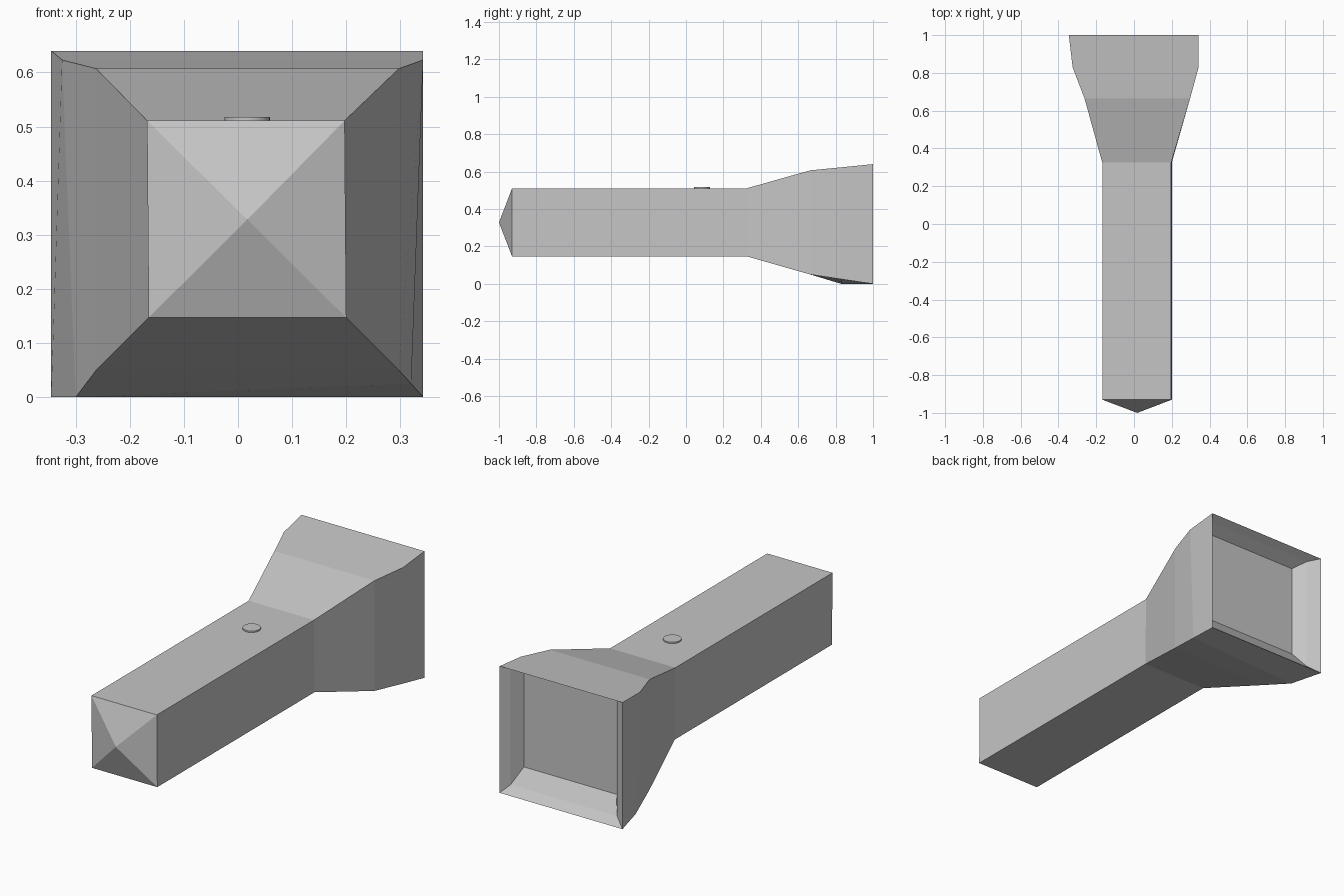
import bpy
import bmesh
from mathutils import Matrix

cube = bpy.data.objects.get("Cube")
if cube:
    bpy.data.objects.remove(cube, do_unlink=True)

grey = bpy.data.materials.new("plain grey")
grey.use_nodes = True
grey.diffuse_color = (0.56, 0.56, 0.56, 1)
grey.node_tree.nodes["Principled BSDF"].inputs["Base Color"].default_value = grey.diffuse_color


def add_object(name, bm):
    mesh = bpy.data.meshes.new(name)
    bm.to_mesh(mesh)
    bm.free()
    mesh.materials.append(grey)
    obj = bpy.data.objects.new(name, mesh)
    bpy.context.collection.objects.link(obj)
    return obj


def ring(bm, y, corners):
    return [bm.verts.new((x, y, z)) for x, z in corners]


def rect(x0, x1, z0, z1):
    return [(x0, z0), (x1, z0), (x1, z1), (x0, z1)]


def loft(bm, sections):
    """Join four-cornered sections, ordered from front to back along the skin."""
    rings = [ring(bm, y, corners) for y, corners in sections]
    for a, b in zip(rings, rings[1:]):
        for i in range(4):
            j = (i + 1) % 4
            bm.faces.new((a[i], b[i], b[j], a[j]))
    return rings


# Square handle with a shallow pyramid at its front end
grip = [(-0.165, 0.147), (0.2, 0.147), (0.197, 0.511), (-0.168, 0.511)]
bm = bmesh.new()
rings = loft(bm, [(-0.93, grip), (0.325, grip)])
tip = bm.verts.new((0.017, -1, 0.328))
for i in range(4):
    bm.faces.new((rings[0][i], rings[0][(i + 1) % 4], tip))
add_object("handle", bm)

# Flared head: outer skin, rim, then the stepped recess down to the lens
bm = bmesh.new()
rings = loft(bm, [
    (0.325, grip),
    (0.665, rect(-0.262, 0.297, 0.05, 0.607)),
    (0.83, [(-0.3, 0), (0.32, 0.025), (0.342, 0.623), (-0.325, 0.623)]),
    (1.0, rect(-0.345, 0.342, 0, 0.64)),
    (0.96, rect(-0.287, 0.308, 0.035, 0.62)),
    (0.903, rect(-0.243, 0.274, 0.112, 0.589)),
])
bm.faces.new(reversed(rings[-1]))
add_object("flared_head", bm)

# Round switch on top of the handle
bm = bmesh.new()
bmesh.ops.create_cone(bm, cap_ends=True, segments=32, radius1=0.042, radius2=0.042,
                      depth=0.012, matrix=Matrix.Translation((0.017, 0.085, 0.512)))
button = add_object("switch_button", bm)
bpy.context.view_layer.objects.active = button
button.select_set(True)
bpy.ops.object.shade_smooth_by_angle()
